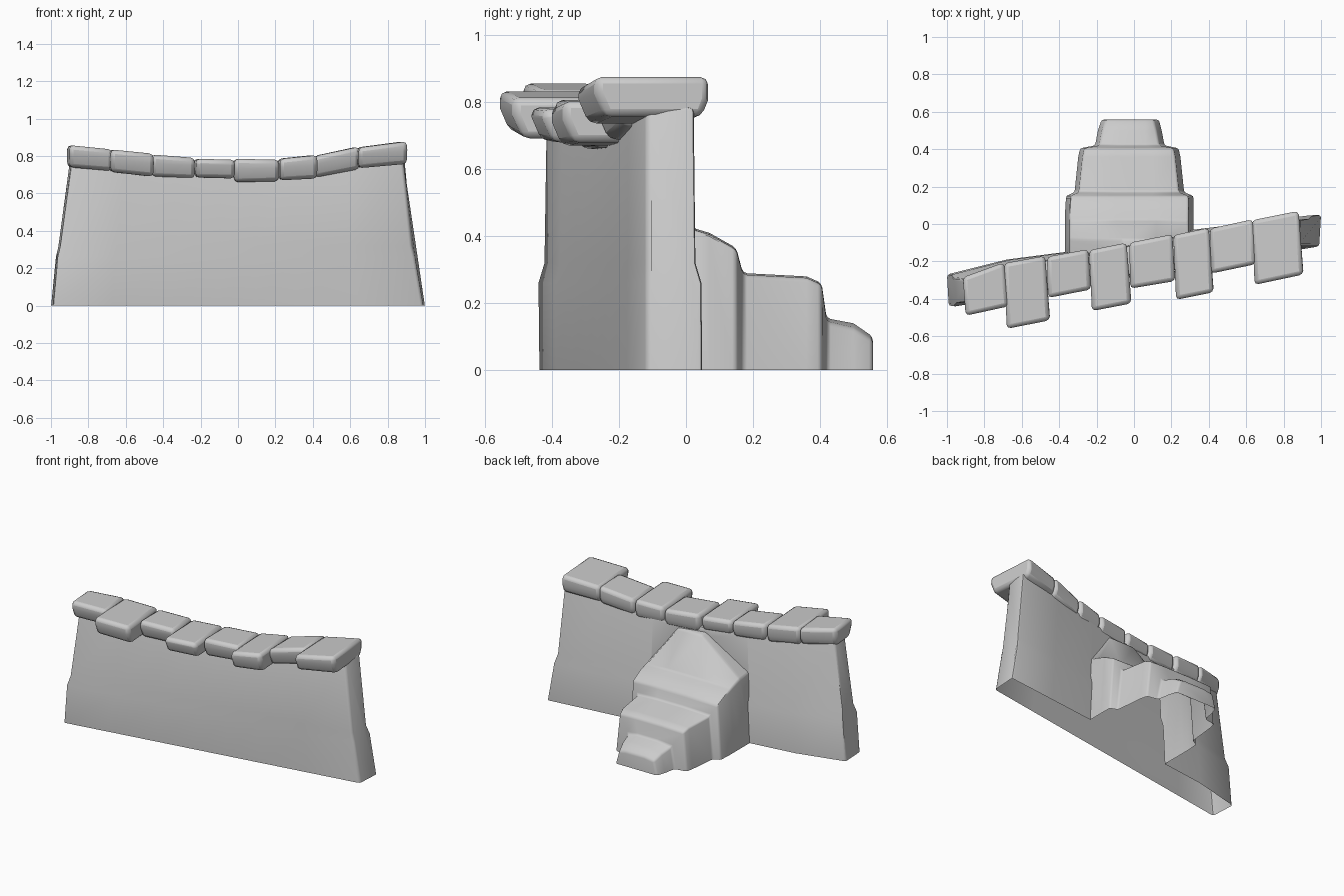
import bpy, bmesh
from mathutils import Vector

if "Cube" in bpy.data.objects:
    bpy.data.objects.remove(bpy.data.objects["Cube"])


def lerp(table, x):
    """Piecewise linear lookup in a list of (x, value)."""
    if x <= table[0][0]:
        return table[0][1]
    for (a, va), (b, vb) in zip(table, table[1:]):
        if x <= b:
            return va + (vb - va) * (x - a) / (b - a)
    return table[-1][1]


def loft(name, rings, bevel):
    """Skin equal rings of points into a closed, softly bevelled solid."""
    bm = bmesh.new()
    vr = [[bm.verts.new(p) for p in r] for r in rings]
    n = len(vr[0])
    for a, b in zip(vr, vr[1:]):
        for i in range(n):
            j = (i + 1) % n
            bm.faces.new((a[i], a[j], b[j], b[i]))
    bm.faces.new(vr[0])
    bm.faces.new(vr[-1])
    bmesh.ops.recalc_face_normals(bm, faces=bm.faces)
    me = bpy.data.meshes.new(name)
    bm.to_mesh(me)
    bm.free()
    ob = bpy.data.objects.new(name, me)
    bpy.context.collection.objects.link(ob)
    if bevel:
        m = ob.modifiers.new("soft_edges", 'BEVEL')
        m.width, m.segments = bevel, 2
        m.limit_method, m.angle_limit = 'ANGLE', 0.6
    return ob


def smooth(ob):
    bpy.ops.object.select_all(action='DESELECT')
    ob.select_set(True)
    bpy.context.view_layer.objects.active = ob
    bpy.ops.object.shade_smooth_by_angle(angle=0.7)


# Guide lines of the wall
back_line = [(-1, -.27), (-.68, -.19), (-.37, -.15), (.32, -.03), (1, .05)]
top_line = [(-.9, .79), (-.5, .755), (-.2, .73), (.1, .72), (.4, .735), (.9, .81)]
# level: z, left shrink, right shrink, front inset, back inset
levels = [(-.1, 1, 1, 0, 0), (0, 1, 1, 0, 0), (.26, .98, .955, -.003, .002),
          (.32, .965, .94, .015, .02), (None, .9, .89, .022, .025)]

# Wall body: cross sections along x
rings = []
for t in (-1, -.68, -.37, -.1, .1, .32, .65, 1):
    front, back = [], []
    for z, sl, sr, fi, bi in levels:
        x = t * (sl if t < 0 else sr)
        zz = lerp(top_line, x) - .02 if z is None else z
        fi *= (1 - t) / 2
        front.append((x * .99, -.28 + .16 * t + fi, zz))
        back.append((x, lerp(back_line, t) - bi, zz))
    rings.append(front + back[::-1])
wall = loft("wall", rings, .015)

# Rear steps with a ramp up to the wall: y, left, right, step z, ramp top left, right, z
stations = [
    (-.19, -.36, .31, .46, -.06, .12, .68),
    (-.08, -.36, .31, .45, -.06, .12, .67),
    (.02, -.36, .31, .42, -.10, .12, .425),
    (.07, -.36, .31, .405, -.10, .12, .41),
    (.15, -.355, .31, .36, -.10, .10, .365),
    (.17, -.31, .26, .285, -.10, .10, .29),
    (.36, -.29, .24, .275, -.10, .10, .28),
    (.405, -.28, .23, .255, -.10, .10, .26),
    (.42, -.20, .155, .145, -.08, .06, .155),
    (.50, -.185, .14, .125, -.08, .06, .14),
    (.558, -.165, .125, .09, -.08, .06, .10)]
steps = loft("steps", [[(l - .008, y, -.1), (l - .008, y, 0), (l + .015, y, z),
                        (pl, y, pz), (pr, y, pz), (r - .02, y, z),
                        (r + .008, y, 0), (r + .008, y, -.1)]
                       for y, l, r, z, pl, pr, pz in stations], .012)

# Join wall and steps into one shell, then open it at the ground
m = wall.modifiers.new("join_steps", 'BOOLEAN')
m.operation, m.solver, m.object = 'UNION', 'EXACT', steps
bpy.context.view_layer.update()
shell = bpy.data.meshes.new_from_object(
    wall.evaluated_get(bpy.context.evaluated_depsgraph_get()))
bm = bmesh.new()
bm.from_mesh(shell)
bmesh.ops.bisect_plane(bm, geom=bm.verts[:] + bm.edges[:] + bm.faces[:], dist=1e-5,
                       plane_co=(0, 0, 0), plane_no=(0, 0, 1), clear_inner=True)
bm.to_mesh(shell)
bm.free()
wall.modifiers.clear()
wall.data = shell
wall.name = "wall_with_steps"
bpy.data.objects.remove(steps)
smooth(wall)

# Capping stones: x left/right, front y left/right, back y left/right, top z l/r, bottom z l/r
caps = [
    (-.92, -.67, -.49, -.44, -.285, -.205, .858, .835, .74, .72),
    (-.70, -.45, -.56, -.515, -.21, -.17, .835, .812, .715, .69),
    (-.47, -.23, -.395, -.35, -.175, -.135, .808, .79, .69, .68),
    (-.245, -.015, -.465, -.425, -.14, -.10, .785, .78, .685, .68),
    (-.03, .22, -.345, -.305, -.10, -.055, .785, .78, .66, .665),
    (.205, .425, -.405, -.365, -.06, -.02, .785, .805, .67, .68),
    (.40, .65, -.265, -.215, -.025, .025, .80, .85, .685, .73),
    (.625, .905, -.325, -.27, .02, .07, .845, .878, .735, .758)]
for i, (x0, x1, f0, f1, b0, b1, t0, t1, z0, z1) in enumerate(caps):
    s = .02 if f0 < -.4 or i == 7 else .01

    def end(x, f, b, t, z, side):
        return [(x + s, f + .03, z), (x + s, f, z + .07), (x + s, f, t),
                (x - .005 * side, b, t), (x - .005 * side, b, z + .05),
                (x - .005 * side, b - .02, z)]
    stone = loft("cap_stone_%d" % (i + 1),
                 [end(x0, f0, b0, t0, z0, -1), end(x1 - s, f1, b1, t1, z1, 1)], .022)
    smooth(stone)
